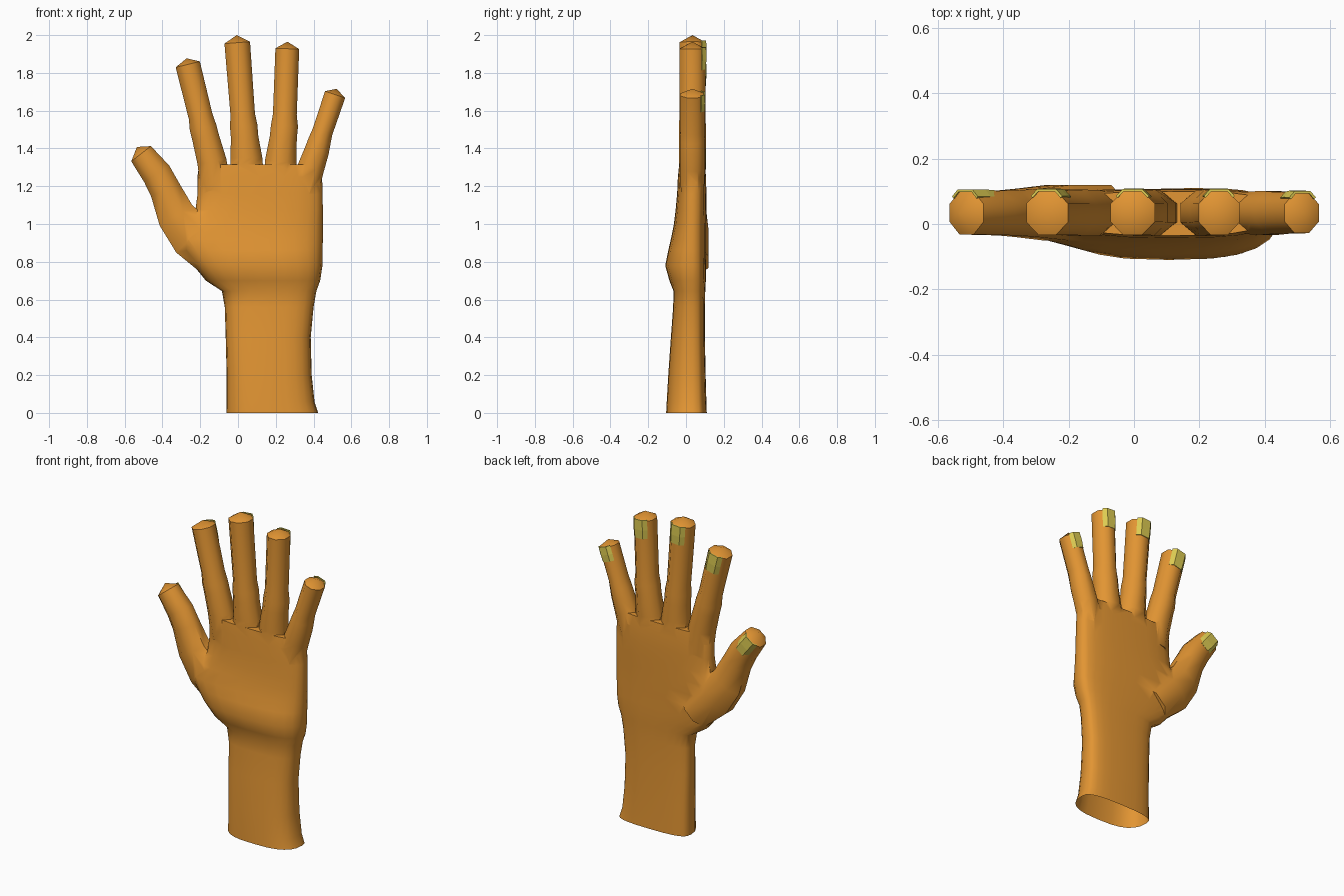
import bpy, bmesh, math
from mathutils import Vector

if "Cube" in bpy.data.objects:
    bpy.data.objects.remove(bpy.data.objects["Cube"])


def material(name, rgb):
    m = bpy.data.materials.new(name)
    m.diffuse_color = (*rgb, 1)
    m.use_nodes = True
    m.node_tree.nodes["Principled BSDF"].inputs["Base Color"].default_value = m.diffuse_color
    return m


SKIN = material("orange skin", (0.76, 0.30, 0.033))
NAIL = material("yellow nail", (0.72, 0.60, 0.085))


def make_object(name, bm, mat):
    bmesh.ops.recalc_face_normals(bm, faces=bm.faces)
    me = bpy.data.meshes.new(name)
    bm.to_mesh(me)
    bm.free()
    me.materials.append(mat)
    ob = bpy.data.objects.new(name, me)
    bpy.context.collection.objects.link(ob)
    return ob


def loft(name, rings, tip=None):
    """Skin a closed tube through rings; the end is a cap or a point."""
    bm = bmesh.new()
    rows = [[bm.verts.new(p) for p in r] for r in rings]
    n = len(rows[0])
    for a, b in zip(rows, rows[1:]):
        for i in range(n):
            j = (i + 1) % n
            bm.faces.new((a[i], a[j], b[j], b[i]))
    bm.faces.new(rows[0])
    if tip is None:
        bm.faces.new(rows[-1])
    else:
        t = bm.verts.new(tip)
        for i in range(n):
            bm.faces.new((rows[-1][i], rows[-1][(i + 1) % n], t))
    return make_object(name, bm, SKIN)


def spow(v, e):
    return math.copysign(abs(v) ** e, v)


# Forearm and palm: z, left, right, front, back
SECTIONS = [
    (0.00, -0.06, 0.425, -0.105, 0.110), (0.06, -0.06, 0.405, -0.102, 0.108),
    (0.20, -0.06, 0.39, -0.094, 0.104), (0.40, -0.065, 0.385, -0.080, 0.100),
    (0.56, -0.07, 0.40, -0.068, 0.100), (0.645, -0.085, 0.415, -0.066, 0.102),
    (0.70, -0.17, 0.435, -0.088, 0.105), (0.78, -0.235, 0.447, -0.110, 0.105),
    (0.86, -0.30, 0.448, -0.094, 0.106), (0.92, -0.345, 0.449, -0.080, 0.107),
    (1.00, -0.30, 0.449, -0.064, 0.107), (1.075, -0.225, 0.449, -0.055, 0.108),
    (1.16, -0.214, 0.448, -0.047, 0.108), (1.25, -0.215, 0.445, -0.043, 0.106),
    (1.315, -0.205, 0.425, -0.036, 0.100),
]


def palm_ring(z, x0, x1, yf, yb, n=24):
    cx, hx, cy = (x0 + x1) / 2, (x1 - x0) / 2, 0.035
    pts = []
    for i in range(n):
        a = 2 * math.pi * i / n
        c, s = math.cos(a), math.sin(a)
        depth = yb - cy if s > 0 else cy - yf
        pts.append((cx + hx * spow(c, 0.7), cy + depth * spow(s, 0.6 if s > 0 else 0.8), z))
    return pts


hand = loft("hand", [palm_ring(*s) for s in SECTIONS])

# Digits: centre line as x, z, half width, half depth; then the tip point
DIGITS = {
    "index_finger": ([(-0.115, 1.18, 0.085, 0.065), (-0.138, 1.33, 0.080, 0.070), (-0.172, 1.46, 0.074, 0.071),
                      (-0.185, 1.51, 0.074, 0.071), (-0.198, 1.57, 0.066, 0.068), (-0.266, 1.845, 0.068, 0.068)],
                     (-0.272, 1.877)),
    "middle_finger": ([(0.050, 1.18, 0.095, 0.065), (0.044, 1.35, 0.087, 0.070), (0.035, 1.46, 0.075, 0.071),
                       (0.030, 1.52, 0.075, 0.071), (0.025, 1.58, 0.067, 0.068), (-0.004, 1.96, 0.070, 0.068)],
                      (-0.007, 2.0)),
    "ring_finger": ([(0.218, 1.18, 0.085, 0.065), (0.226, 1.33, 0.086, 0.070), (0.240, 1.46, 0.074, 0.071),
                     (0.246, 1.52, 0.074, 0.071), (0.248, 1.58, 0.065, 0.068), (0.261, 1.928, 0.065, 0.068)],
                    (0.262, 1.965)),
    "little_finger": ([(0.345, 1.16, 0.080, 0.060), (0.387, 1.30, 0.073, 0.066), (0.418, 1.39, 0.067, 0.067),
                       (0.432, 1.44, 0.062, 0.066), (0.448, 1.49, 0.056, 0.064), (0.514, 1.685, 0.058, 0.062)],
                      (0.522, 1.716)),
    "thumb": ([(-0.10, 0.80, 0.11, 0.085), (-0.235, 0.935, 0.130, 0.085), (-0.328, 1.045, 0.105, 0.074),
               (-0.385, 1.18, 0.085, 0.069), (-0.43, 1.265, 0.082, 0.068), (-0.513, 1.372, 0.068, 0.066)],
              (-0.535, 1.408)),
}
CY = 0.034


def around(p, side, rx, ry, deg):
    a = math.radians(deg)
    return p + side * (rx * math.cos(a)) + Vector((0, ry * math.sin(a), 0))


def build_digit(name, path, tip):
    centres = [Vector((x, CY, z)) for x, z, _, _ in path]
    rings = []
    k = 1 / math.cos(math.radians(22.5))
    for i, (x, z, rx, ry) in enumerate(path):
        d = (centres[min(i + 1, len(path) - 1)] - centres[max(i - 1, 0)]).normalized()
        side = Vector((d.z, 0, -d.x))
        rings.append([around(centres[i], side, rx * k ** 0.6, ry * k, 22.5 + 45 * j) for j in range(8)])
    digit = loft(name, rings, (tip[0], CY, tip[1]))

    # Fingernail: a thin plate hugging the back of the last segment
    rx, ry = path[-1][2:]
    d = (centres[-1] - centres[-2]).normalized()
    side = Vector((d.z, 0, -d.x))
    length = 0.085 if name == "little_finger" else 0.11
    bm = bmesh.new()
    rows = []
    for t, lift in ((-length, 0.003), (-length * 0.5, 0.006), (0.008, 0.005)):
        p = centres[-1] + d * t
        rows.append([bm.verts.new(around(p, side, (rx + lift) * f * k ** 0.6, (ry + lift) * f * k, deg))
                     for deg, f in ((45, 1 / k), (67.5, 1), (112.5, 1), (135, 1 / k))])
    for a, b in zip(rows, rows[1:]):
        for i in range(3):
            bm.faces.new((a[i], a[i + 1], b[i + 1], b[i]))
    nail = make_object(name + "_nail", bm, NAIL)
    if sum(p.normal.y for p in nail.data.polygons) < 0:
        nail.data.flip_normals()
    mod = nail.modifiers.new("thickness", "SOLIDIFY")
    mod.thickness = 0.008
    mod.offset = -1
    return digit


def activate(ob):
    bpy.ops.object.select_all(action='DESELECT')
    ob.select_set(True)
    bpy.context.view_layer.objects.active = ob


# Fuse the digits into the palm
for name, (path, tip) in DIGITS.items():
    digit = build_digit(name, path, tip)
    activate(hand)
    mod = hand.modifiers.new("join", "BOOLEAN")
    mod.operation, mod.solver, mod.object = 'UNION', 'EXACT', digit
    bpy.ops.object.modifier_apply(modifier=mod.name)
    bpy.data.objects.remove(digit)

# Open the wrist end and soften the creases where the digits meet the palm
bm = bmesh.new()
bm.from_mesh(hand.data)
bmesh.ops.delete(bm, geom=[f for f in bm.faces if all(v.co.z < 0.001 for v in f.verts)], context='FACES')
bmesh.ops.remove_doubles(bm, verts=bm.verts, dist=0.002)
bm.to_mesh(hand.data)
bm.free()
activate(hand)
bpy.ops.object.shade_smooth_by_angle(angle=math.radians(50))
